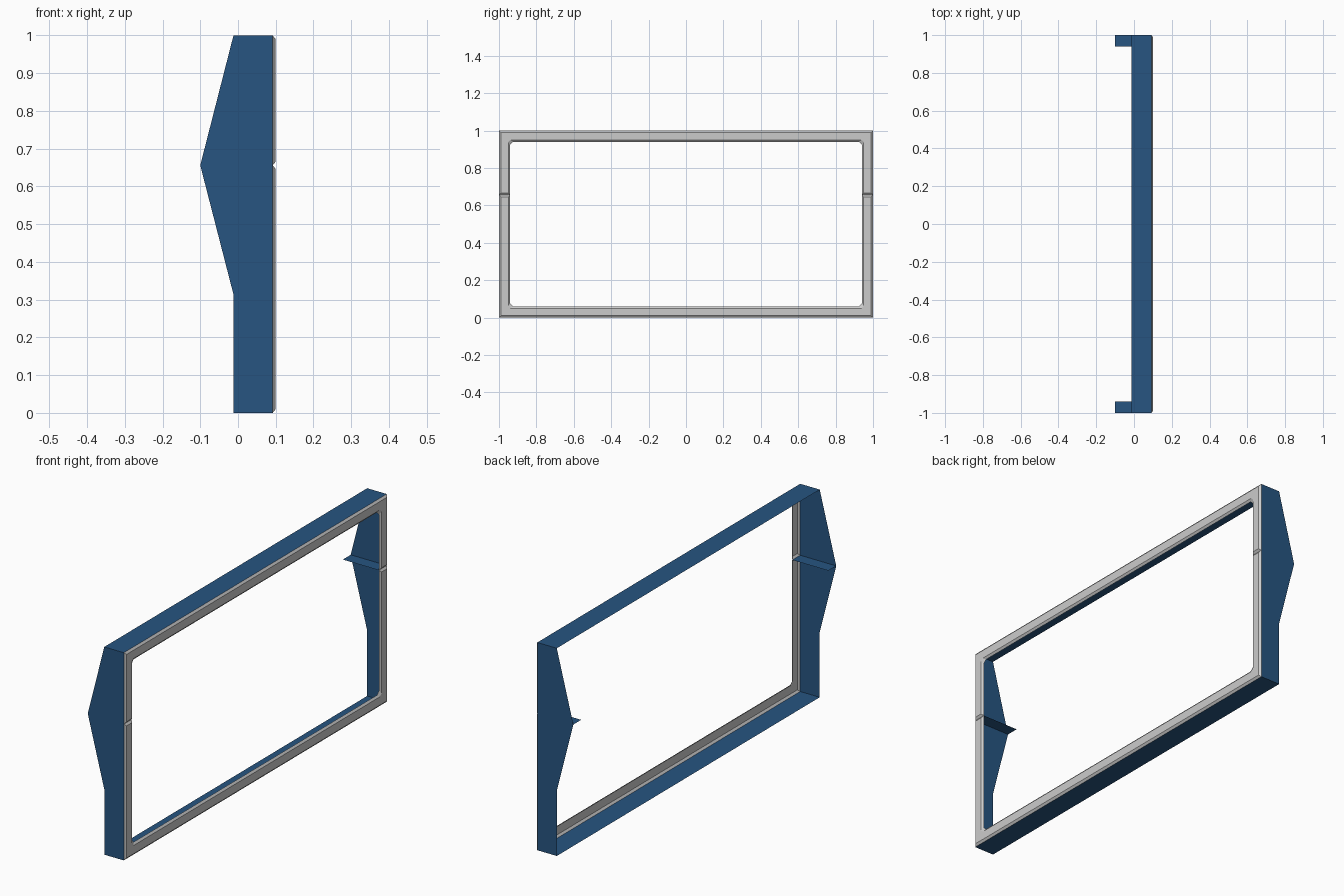
import bpy, bmesh

if "Cube" in bpy.data.objects:
    bpy.data.objects.remove(bpy.data.objects["Cube"])

XB, XF, XT, XP = -0.012, 0.092, 0.1, -0.1   # shell back, shell front, bezel face, side peak
ZM, ZK = 0.656, 0.314                       # split height, lower knee of side panel

blue = bpy.data.materials.new("blue")
blue.diffuse_color = (0.02, 0.09, 0.22, 1)
blue.use_nodes = True
blue.node_tree.nodes["Principled BSDF"].inputs["Base Color"].default_value = blue.diffuse_color


def make(name, verts, faces, outward, mat=None):
    """Build a sheet whose normals agree with the outward direction."""
    bm = bmesh.new()
    vs = [bm.verts.new(v) for v in verts]
    for f in faces:
        bm.faces.new([vs[i] for i in f])
    bmesh.ops.remove_doubles(bm, verts=bm.verts[:], dist=1e-5)
    bm.normal_update()
    for f in bm.faces:
        if sum(a * b for a, b in zip(f.normal, outward)) < 0:
            f.normal_flip()
    me = bpy.data.meshes.new(name)
    bm.to_mesh(me)
    bm.free()
    ob = bpy.data.objects.new(name, me)
    bpy.context.collection.objects.link(ob)
    if mat:
        me.materials.append(mat)
    return ob


# Top and bottom walls
for name, z, n in (("top_wall", 1, 1), ("bottom_wall", 0, -1)):
    make(name, [(XB, -1, z), (XF, -1, z), (XF, 1, z), (XB, 1, z)],
         [(0, 1, 2, 3)], (0, 0, n), blue)

# Side panels with pointed back edge, and the small shelf inside each
profile = [(XF, 0), (XF, 1), (XB, 1), (XP, ZM), (XB, ZK), (XB, 0)]
for side, s in (("left", -1), ("right", 1)):
    make(side + "_panel", [(x, s, z) for x, z in profile],
         [range(len(profile))], (0, s, 0), blue)
    make(side + "_shelf", [(XP, s, ZM), (XF, s, ZM), (XF, s * 0.94, ZM), (XP, s * 0.94, ZM)],
         [(0, 1, 2, 3)], (0, 0, 1), blue)


def bezel(name, zc, s):
    """U-shaped bevelled trim; zc is the closed end, s points inward along z."""
    # inset, x, corner chamfer, end pull-back
    loops = [(0, XF, 0, 0), (0.01, XT, 0, 0.01),
             (0.05, XT, 0.012, 0.01), (0.06, XF, 0.015, 0)]
    verts, faces = [], []
    for d, x, c, e in loops:
        half = [(1 - d, ZM - s * e), (1 - d, zc + s * (d + c)), (1 - d - c, zc + s * d)]
        path = half + [(-y, z) for y, z in reversed(half)]
        verts += [(x, y, z) for y, z in path]
    n = 6
    for r in range(3):
        for i in range(n - 1):
            a = r * n + i
            # where the outer corner is sharp the quad collapses to a triangle
            q = [a, a + 1, a + n + 1, a + n]
            uniq = []
            for k in q:
                if all(verts[k] != verts[u] for u in uniq):
                    uniq.append(k)
            if len(uniq) > 2:
                faces.append(uniq)
    # bevelled ends at the split
    faces += [(0, n, 2 * n, 3 * n), (n - 1, 2 * n - 1, 3 * n - 1, 4 * n - 1)]
    make(name, verts, faces, (1, 0, 0))


# Front trim in two pieces meeting at a groove
bezel("upper_trim", 1, -1)
bezel("lower_trim", 0, 1)
